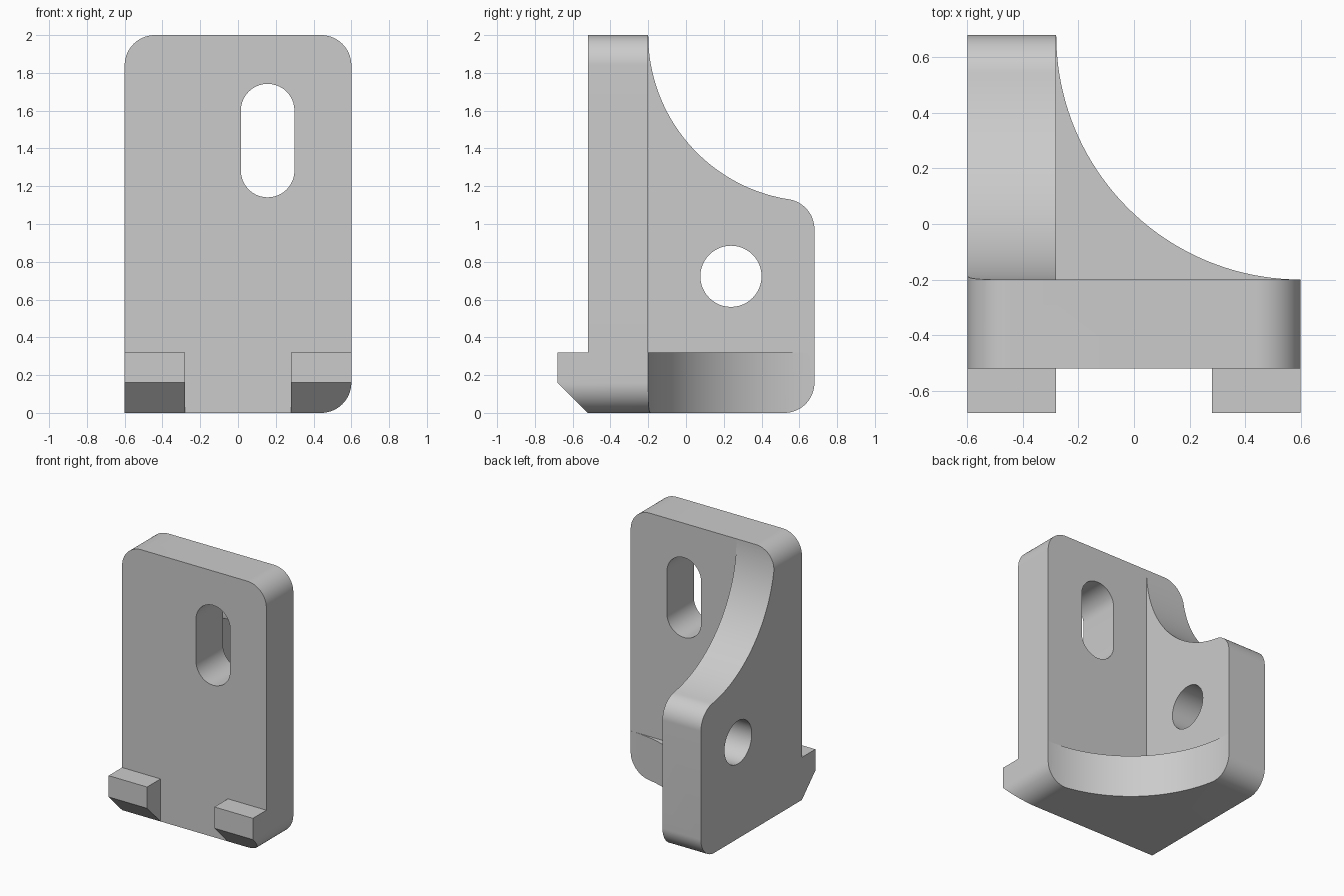
import bpy
import bmesh
import math

cube = bpy.data.objects.get("Cube")
if cube:
    bpy.data.objects.remove(cube, do_unlink=True)

ROUND = 0.16   # corner radius
SWEEP = 0.88   # radius of the large concave curves


def arc(cx, cy, r, start, end, steps=20):
    """Points along an arc, angles in degrees."""
    angles = [math.radians(start + (end - start) * i / steps) for i in range(steps + 1)]
    return [(cx + r * math.cos(a), cy + r * math.sin(a)) for a in angles]


def rect(a0, a1, b0, b1):
    return [(a0, b0), (a1, b0), (a1, b1), (a0, b1)]


def prism(name, profile, axis, lo, hi):
    """Extrude a 2D profile along an axis between lo and hi."""
    place = {"x": lambda a, b, t: (t, a, b),
             "y": lambda a, b, t: (a, t, b),
             "z": lambda a, b, t: (a, b, t)}[axis]
    points = [p for i, p in enumerate(profile) if math.dist(p, profile[i - 1]) > 1e-4]
    bm = bmesh.new()
    ends = [[bm.verts.new(place(a, b, t)) for a, b in points] for t in (lo, hi)]
    bm.faces.new(ends[0])
    bm.faces.new(ends[1])
    for i in range(len(points)):
        bm.faces.new((ends[0][i - 1], ends[0][i], ends[1][i], ends[1][i - 1]))
    bmesh.ops.recalc_face_normals(bm, faces=bm.faces)
    mesh = bpy.data.meshes.new(name)
    bm.to_mesh(mesh)
    bm.free()
    obj = bpy.data.objects.new(name, mesh)
    bpy.context.collection.objects.link(obj)
    return obj


def combine(body, tool, operation):
    """Apply a boolean and discard the tool."""
    mod = body.modifiers.new(operation.lower(), "BOOLEAN")
    mod.operation = operation
    mod.solver = "EXACT"
    mod.object = tool
    bpy.context.view_layer.objects.active = body
    bpy.ops.object.modifier_apply(modifier=mod.name)
    bpy.data.objects.remove(tool, do_unlink=True)


# Oversized blocks: front plate, side wall, corner web and two hooks
bracket = prism("angle_bracket", rect(-0.7, 0.7, -0.1, 2.2), "y", -0.52, -0.2)
combine(bracket, prism("side_wall", rect(-0.4, 0.8, -0.15, 2.15), "x", -0.75, -0.28), "UNION")
web = arc(0.6, 0.68, SWEEP, 180, 270, 40) + [(0.6, -0.4), (-0.5, -0.4), (-0.5, 0.68)]
combine(bracket, prism("corner_web", web, "z", -0.05, 0.32), "UNION")
for x0, x1 in ((-0.72, -0.28), (0.28, 0.72)):
    combine(bracket, prism("hook", rect(-0.8, -0.4, -0.12, 0.32), "x", x0, x1), "UNION")

# Trim to the side outline: chamfered hooks, rounded back, swept top
back = 0.68 - ROUND
drop = math.sqrt((SWEEP + ROUND) ** 2 - ROUND ** 2)
turn = math.degrees(math.atan2(drop, ROUND))
side = [(-0.68, 2.1), (-0.68, 0.16), (-0.52, 0)]
side += arc(back, ROUND, ROUND, -90, 0)
side += arc(back, 2 - drop, ROUND, 0, turn)
side += arc(0.68, 2, SWEEP, 180 + turn, 180, 40)
side += [(-0.2, 2.1)]
combine(bracket, prism("side_outline", side, "x", -1, 1), "INTERSECT")

# Trim to the front outline: three rounded corners, one square
edge, top = 0.6 - ROUND, 2 - ROUND
front = [(-0.6, 0)]
front += arc(edge, ROUND, ROUND, -90, 0)
front += arc(edge, top, ROUND, 0, 90)
front += arc(-edge, top, ROUND, 90, 180)
combine(bracket, prism("front_outline", front, "y", -1, 1), "INTERSECT")

# Slot through the plate and round hole through the wall
slot_r = 0.142
slot = arc(0.157, 1.6, slot_r, 0, 180) + arc(0.157, 1.283, slot_r, 180, 360)
combine(bracket, prism("slot_cutter", slot, "y", -0.9, 0), "DIFFERENCE")
hole = arc(0.238, 0.723, 0.162, 0, 360, 48)
combine(bracket, prism("hole_cutter", hole, "x", -0.9, 0), "DIFFERENCE")

# Single grey finish
grey = bpy.data.materials.new("plain_grey")
grey.use_nodes = True
colour = (0.6, 0.6, 0.6, 1)
grey.diffuse_color = colour
grey.node_tree.nodes["Principled BSDF"].inputs["Base Color"].default_value = colour
bracket.data.materials.clear()
bracket.data.materials.append(grey)

# Smooth curves, crisp edges
bpy.ops.object.select_all(action="DESELECT")
bracket.select_set(True)
bpy.context.view_layer.objects.active = bracket
bpy.ops.object.shade_smooth_by_angle(angle=math.radians(30))
